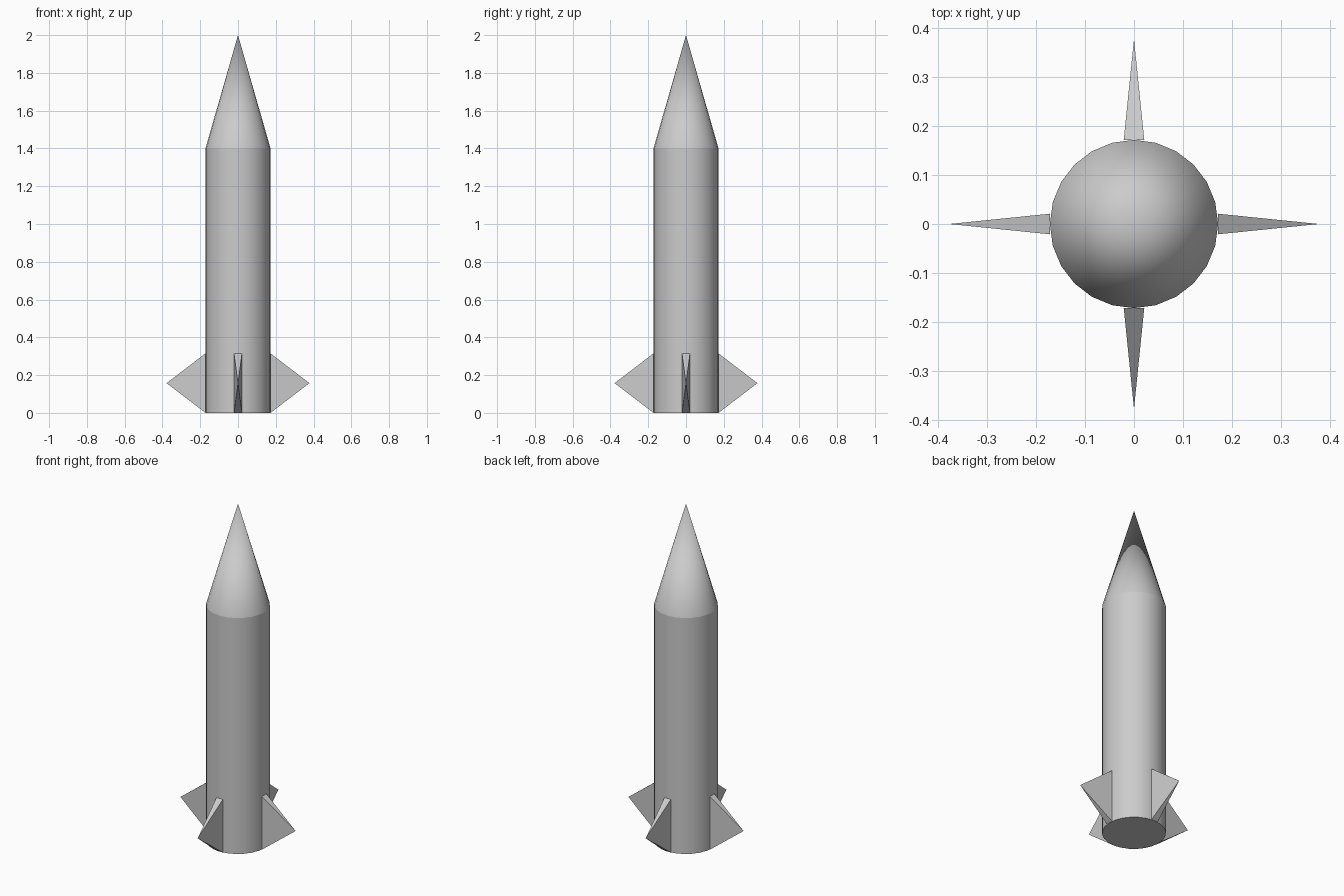
import bpy, math

cube = bpy.data.objects.get("Cube")
if cube:
    bpy.data.objects.remove(cube, do_unlink=True)

RADIUS, SIDES = 0.172, 24
BODY_TOP, TIP = 1.4, 2.0
FIN_HEIGHT, FIN_REACH, FIN_HALF = 0.315, 0.378, 0.021

grey = bpy.data.materials.new("light_grey")
grey.use_nodes = True
colour = (0.6, 0.6, 0.6, 1)
grey.diffuse_color = colour
grey.node_tree.nodes["Principled BSDF"].inputs["Base Color"].default_value = colour


def finish(obj, name):
    obj.name = name
    obj.data.materials.append(grey)


# Cylindrical body, closed at the bottom
bpy.ops.mesh.primitive_cylinder_add(vertices=SIDES, radius=RADIUS, depth=BODY_TOP,
                                    location=(0, 0, BODY_TOP / 2))
finish(bpy.context.object, "body")
bpy.ops.object.shade_smooth_by_angle(angle=math.radians(30))

# Pointed nose
bpy.ops.mesh.primitive_cone_add(vertices=SIDES, radius1=RADIUS, radius2=0,
                                depth=TIP - BODY_TOP,
                                location=(0, 0, (TIP + BODY_TOP) / 2))
finish(bpy.context.object, "nose_cone")
bpy.ops.object.shade_smooth_by_angle(angle=math.radians(30))

# Four pyramid fins, each with its base against the body
for i, side in enumerate(("left", "back", "right", "front")):
    h, w = FIN_HEIGHT, FIN_HALF
    verts = [(RADIUS, -w, 0), (RADIUS, w, 0), (RADIUS, w, h), (RADIUS, -w, h),
             (FIN_REACH, 0, h / 2)]
    faces = [(3, 2, 1, 0)] + [(k, (k + 1) % 4, 4) for k in range(4)]
    mesh = bpy.data.meshes.new(side + "_fin")
    mesh.from_pydata(verts, [], faces)
    fin = bpy.data.objects.new(side + "_fin", mesh)
    bpy.context.collection.objects.link(fin)
    fin.rotation_euler.z = i * math.pi / 2
    finish(fin, side + "_fin")
